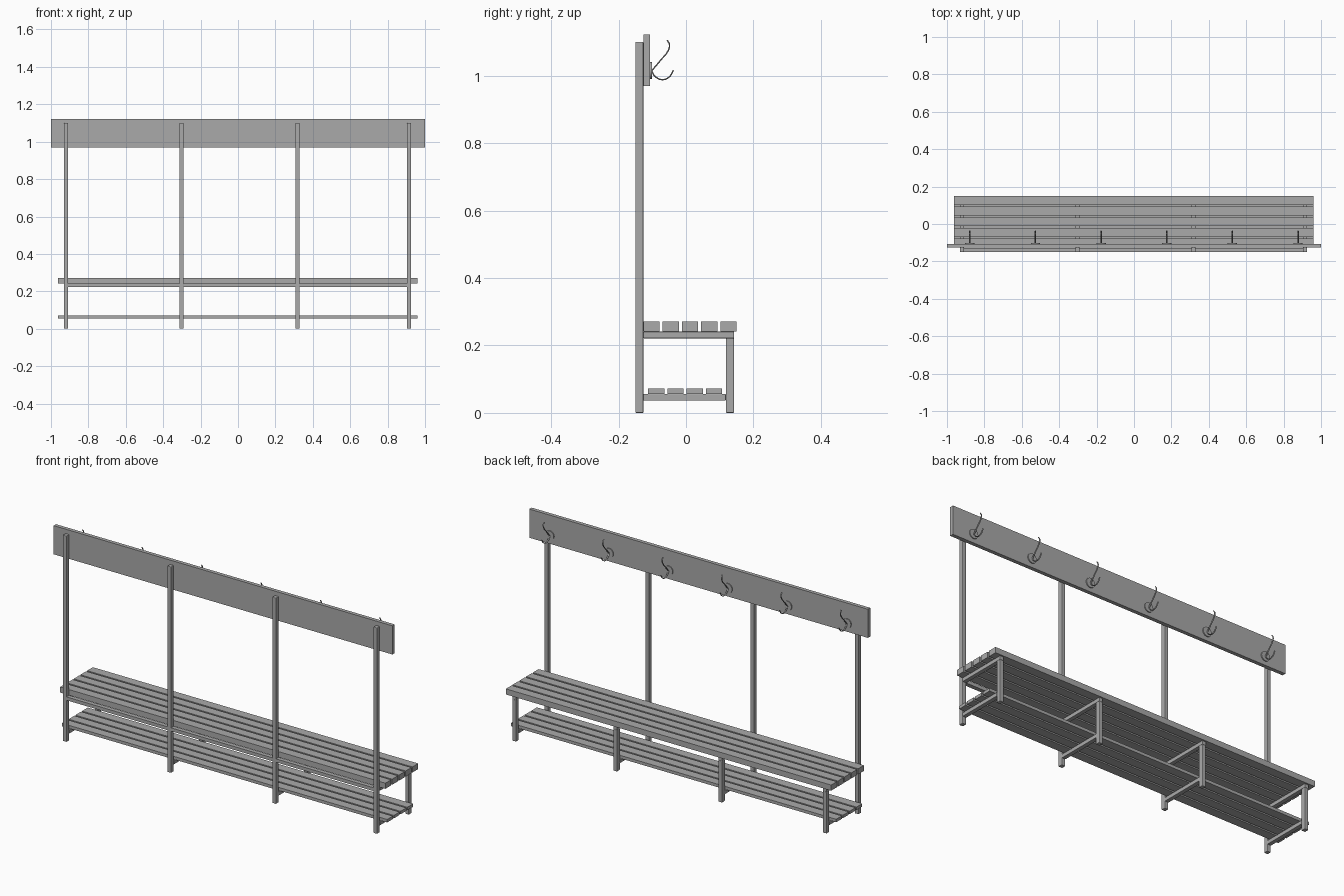
import bpy
import math
from mathutils import Vector

cube = bpy.data.objects.get("Cube")
if cube:
    bpy.data.objects.remove(cube, do_unlink=True)


def material(name, rgb):
    mat = bpy.data.materials.new(name)
    mat.use_nodes = True
    mat.diffuse_color = (*rgb, 1)
    mat.node_tree.nodes["Principled BSDF"].inputs["Base Color"].default_value = (*rgb, 1)
    return mat


grey = material("plain grey", (0.4, 0.4, 0.4))


def box(name, x, y, z, bevel=0):
    """Box from (min, max) ranges along each axis."""
    spans = (x, y, z)
    bpy.ops.mesh.primitive_cube_add(size=1, location=[sum(s) / 2 for s in spans])
    ob = bpy.context.object
    ob.name = name
    ob.scale = [s[1] - s[0] for s in spans]
    bpy.ops.object.transform_apply(location=False, rotation=False, scale=True)
    ob.data.materials.append(grey)
    if bevel:
        mod = ob.modifiers.new("rounded edges", "BEVEL")
        mod.width = bevel
        mod.segments = 2
    return ob


# Four frames: tall post, short leg, seat bearer and shelf bearer
BACK, FRONT = (-0.15, -0.126), (0.118, 0.143)
TUBE = 0.011
frames = (-0.919, -0.302, 0.318, 0.915)
for i, cx in enumerate(frames, 1):
    x = (cx - TUBE, cx + TUBE)
    box(f"tall_post_{i}", x, BACK, (0, 1.1), 0.003)
    box(f"short_leg_{i}", x, FRONT, (0, 0.222), 0.003)
    box(f"seat_bearer_{i}", x, (BACK[1], FRONT[1]), (0.221, 0.241), 0.002)
    box(f"shelf_bearer_{i}", x, (BACK[1], FRONT[0]), (0.036, 0.056), 0.002)

# Long rail joining the posts
box("long_rail", (frames[0], frames[-1]), (BACK[0] + 0.001, BACK[1] - 0.001), (0.223, 0.241))

# Slats of the seat and the shoe shelf
SPAN = (-0.962, 0.959)
for i in range(5):
    y = -0.126 + i * 0.057
    box(f"seat_slat_{i + 1}", SPAN, (y, y + 0.048), (0.241, 0.271))
for i in range(4):
    y = -0.112 + i * 0.057
    box(f"shelf_slat_{i + 1}", SPAN, (y, y + 0.048), (0.056, 0.072))

# Board that carries the hooks
box("hook_board", (-1, 1), (-0.126, -0.106), (0.969, 1.122))

# Coat hooks: round base plate, long upper arm and curled lower arm (y, z paths)
upper_arm = [(-0.102, 1.014), (-0.075, 1.046), (-0.053, 1.074), (-0.049, 1.092), (-0.056, 1.105)]
lower_arm = [(-0.102, 1.014), (-0.092, 0.998), (-0.071, 0.988), (-0.05, 0.996), (-0.037, 1.016)]


def hook_arm(name, x, path):
    curve = bpy.data.curves.new(name, "CURVE")
    curve.dimensions = "3D"
    curve.bevel_depth = 0.002
    curve.bevel_resolution = 2
    curve.resolution_u = 5
    curve.use_fill_caps = True
    spline = curve.splines.new("BEZIER")
    spline.bezier_points.add(len(path) - 1)
    for point, (y, z) in zip(spline.bezier_points, path):
        point.co = Vector((0, y, z))
        point.handle_left_type = point.handle_right_type = "AUTO"
    curve.materials.append(grey)
    ob = bpy.data.objects.new(name, curve)
    ob.location.x = x
    ob.scale.x = 2  # flattened strip
    bpy.context.collection.objects.link(ob)


for i in range(6):
    x = -0.878 + i * 0.351
    bpy.ops.mesh.primitive_cylinder_add(vertices=24, radius=0.025, depth=0.005,
                                        location=(x, -0.1035, 1.015),
                                        rotation=(math.pi / 2, 0, 0))
    plate = bpy.context.object
    plate.name = f"hook_plate_{i + 1}"
    plate.data.materials.append(grey)
    bpy.ops.object.shade_smooth_by_angle()
    hook_arm(f"hook_upper_arm_{i + 1}", x, upper_arm)
    hook_arm(f"hook_lower_arm_{i + 1}", x, lower_arm)
